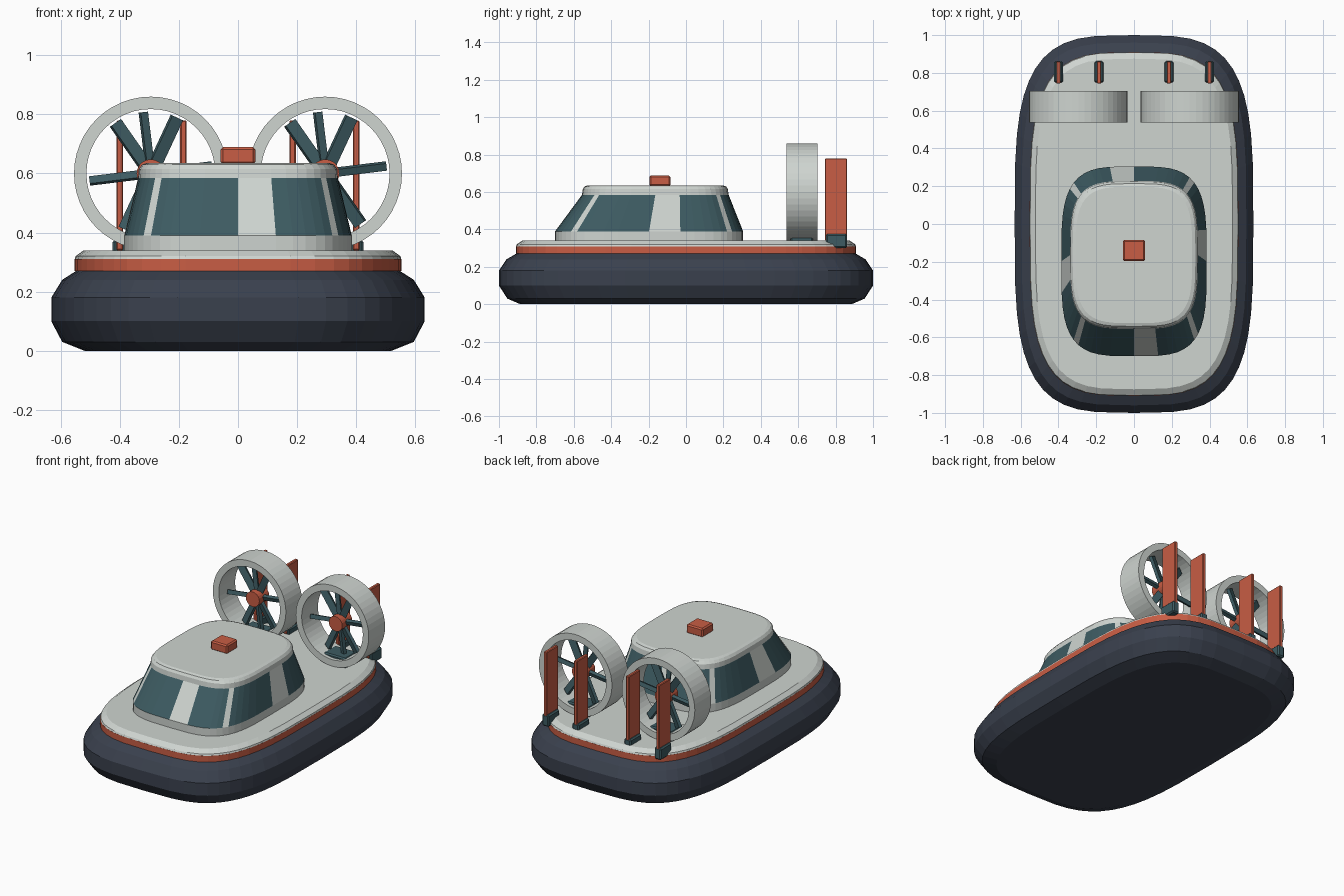
import bpy, bmesh, math
from mathutils import Matrix, Vector

cube = bpy.data.objects.get("Cube")
if cube:
    bpy.data.objects.remove(cube, do_unlink=True)


def material(name, rgb):
    m = bpy.data.materials.new(name)
    m.use_nodes = True
    m.diffuse_color = (*rgb, 1)
    m.node_tree.nodes["Principled BSDF"].inputs["Base Color"].default_value = (*rgb, 1)
    return m


RUBBER = material("dark rubber", (0.042, 0.052, 0.075))
HULL = material("pale grey", (0.62, 0.66, 0.63))
ORANGE = material("orange", (0.58, 0.11, 0.058))
TEAL = material("dark teal", (0.047, 0.105, 0.122))
SEGMENTS = 48


def finish(name, bm, *mats):
    bmesh.ops.recalc_face_normals(bm, faces=bm.faces)
    mesh = bpy.data.meshes.new(name)
    bm.to_mesh(mesh)
    bm.free()
    for m in mats:
        mesh.materials.append(m)
    ob = bpy.data.objects.new(name, mesh)
    bpy.context.collection.objects.link(ob)
    return ob


def spow(v, p):
    return math.copysign(abs(v) ** p, v) if abs(v) > 1e-6 else 0.0


def loft(name, rings, mats, power, rule=None):
    """Stack rounded-rectangle rings given as (z, half width, front y, back y)."""
    bm = bmesh.new()
    loops = []
    for z, half, front, back in rings:
        loop = []
        for i in range(SEGMENTS):
            a = math.tau * i / SEGMENTS
            x = half * spow(math.cos(a), 2 / power)
            y = (front + back) / 2 + (back - front) / 2 * spow(math.sin(a), 2 / power)
            loop.append(bm.verts.new((x, y, z)))
        loops.append(loop)
    for band, (low, high) in enumerate(zip(loops, loops[1:])):
        for i in range(SEGMENTS):
            j = (i + 1) % SEGMENTS
            f = bm.faces.new((low[i], low[j], high[j], high[i]))
            f.material_index = rule(band, i) if rule else 0
    bm.faces.new(loops[0][::-1])
    bm.faces.new(loops[-1])
    return finish(name, bm, *mats)


def box(name, centre, size, mat, bevel=0.0, turn=Matrix()):
    bm = bmesh.new()
    bmesh.ops.create_cube(bm, size=1)
    bmesh.ops.scale(bm, vec=size, verts=bm.verts)
    if bevel:
        bmesh.ops.bevel(bm, geom=bm.edges[:], offset=bevel, segments=1, affect='EDGES')
    bmesh.ops.transform(bm, matrix=Matrix.Translation(centre) @ turn, verts=bm.verts)
    return finish(name, bm, mat)


def lathe(name, centre, profile, mat, steps=48):
    """Spin a closed (radius, y) profile about the fore-aft axis."""
    bm = bmesh.new()
    rows = [[bm.verts.new((centre[0] + r * math.cos(math.tau * i / steps), centre[1] + y,
                           centre[2] + r * math.sin(math.tau * i / steps)))
             for r, y in profile] for i in range(steps)]
    n = len(profile)
    for i in range(steps):
        a, b = rows[i], rows[(i + 1) % steps]
        for k in range(n):
            bm.faces.new((a[k], a[(k + 1) % n], b[(k + 1) % n], b[k]))
    return finish(name, bm, mat)


# Air cushion, trim band and deck
loft("skirt", [(0, .52, -.885, .885), (.03, .595, -.955, .955), (.10, .632, -1, 1),
               (.18, .632, -1, 1), (.24, .595, -.96, .96), (.272, .545, -.905, .905)],
     [RUBBER], 3.6)
loft("trim_band", [(.27, .553, -.91, .91), (.31, .553, -.91, .91)], [ORANGE], 3.6)
loft("deck", [(.308, .553, -.91, .91), (.32, .55, -.905, .905), (.34, .522, -.875, .875)],
     [HULL], 3.6)


# Cabin: window band is glass with a post at every eighth of the way round
def cabin_rule(band, i):
    return 1 if band == 1 and i % (SEGMENTS // 8) else 0


loft("cabin", [(.335, .385, -.70, .305), (.39, .385, -.70, .305), (.585, .338, -.556, .228),
               (.615, .336, -.552, .224), (.63, .325, -.542, .214), (.636, .308, -.525, .197)],
     [HULL, TEAL], 3.7, cabin_rule)
box("roof_beacon", (0, -.14, .66), (.118, .112, .058), ORANGE, .008)

# Fans, rudders and their mounts on both sides
for side, tag in ((1, "left"), (-1, "right")):
    centre = Vector((side * .295, .62, .6))
    lathe(tag + "_duct", centre, [(.218, -.083), (.26, -.083), (.26, .083), (.218, .083)], HULL)
    box(tag + "_duct_mount", (centre.x, .62, .365), (.16, .12, .07), TEAL, .008)

    hub = bmesh.new()
    bmesh.ops.create_cone(hub, cap_ends=True, segments=20, radius1=.048, radius2=.048, depth=.1,
                          matrix=Matrix.Translation(centre) @ Matrix.Rotation(math.pi / 2, 4, 'X'))
    finish(tag + "_hub", hub, ORANGE)

    # Wide pitched blades, and narrower stays crossing between them
    arms = [(a, .042, .02) for a in (65, 125, 245, 305)] + [(a, .026, .022) for a in (7, 97, 187, 277)]
    for n, (angle, wide, deep) in enumerate(arms):
        spin = Matrix.Rotation(-math.radians(angle), 4, 'Y')
        pitch = Matrix.Rotation(math.radians(20), 4, 'X')
        at = centre + spin @ Vector((.12, 0, 0))
        box(f"{tag}_blade_{n + 1}", at, (.178, deep, wide), TEAL, 0, spin @ pitch)

    for x, place in ((.40, "outer"), (.185, "inner")):
        box(f"{tag}_{place}_rudder", (side * x, .802, .56), (.022, .118, .44), ORANGE, .004)
        box(f"{tag}_{place}_rudder_mount", (side * x, .805, .338), (.048, .114, .076), TEAL, .008)
